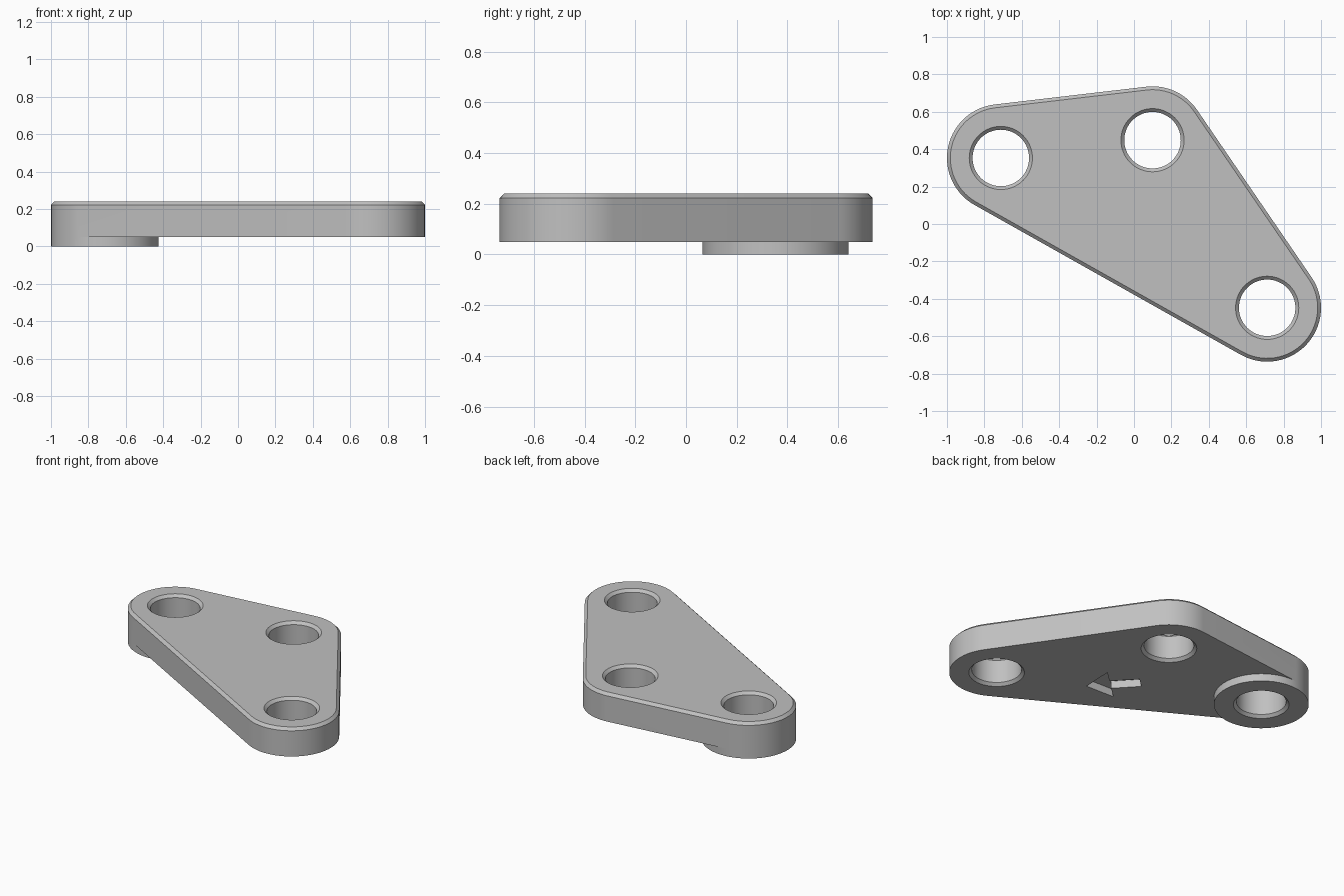
import bpy, bmesh, math
from mathutils import Vector

if "Cube" in bpy.data.objects:
    bpy.data.objects.remove(bpy.data.objects["Cube"])

# Plate corners in counter-clockwise order; the first one carries the boss
CORNERS = [Vector((-0.712, 0.353)), Vector((0.712, -0.448)), Vector((0.099, 0.448))]
R, HOLE, CHAMFER = 0.288, 0.151, 0.018
TOP, UNDER, POCKET = 0.24, 0.05, 0.10
TAU = 2 * math.pi

bm = bmesh.new()


def arc(c, r, a0, a1, n):
    return [(c.x + r * math.cos(a0 + (a1 - a0) * i / n),
             c.y + r * math.sin(a0 + (a1 - a0) * i / n)) for i in range(n + 1)]


def ring(points, z):
    return [bm.verts.new((x, y, z)) for x, y in points]


def wall(a, b):
    for i in range(len(a)):
        j = (i + 1) % len(a)
        bm.faces.new((a[i], a[j], b[j], b[i]))


def cap(*loops):
    """Fill a flat face whose first loop is the rim and the others are openings."""
    edges = []
    for loop in loops:
        for i in range(len(loop)):
            pair = (loop[i - 1], loop[i])
            edges.append(bm.edges.get(pair) or bm.edges.new(pair))
    bmesh.ops.triangle_fill(bm, use_beauty=True, use_dissolve=False, edges=edges,
                            normal=(0, 0, 1))


# Angles where the straight sides leave each rounded corner
side = []
for i in range(3):
    d = CORNERS[(i + 1) % 3] - CORNERS[i]
    side.append(math.atan2(-d.x, d.y))
spans = []
for i in range(3):
    a0, a1 = side[i - 1], side[i]
    spans.append((a0, a0 + (a1 - a0) % TAU))


def outline(r):
    return [p for c, (a0, a1) in zip(CORNERS, spans) for p in arc(c, r, a0, a1, 28)]


# Plate side and chamfered upper rim
low = ring(outline(R), UNDER)
mid = ring(outline(R), TOP - CHAMFER)
top = ring(outline(R - CHAMFER), TOP)
wall(low, mid)
wall(mid, top)

# Boss: outer arc shared with the plate corner, inner arc standing under the plate
a0, a1 = spans[0]
inner = arc(CORNERS[0], R, a1, a0 + TAU, 28)[1:-1]
inner_low = ring(inner, UNDER)
boss_top = low[:29] + inner_low
boss_bottom = ring([v.co.xy for v in boss_top], 0)
wall(boss_top, boss_bottom)

# Through holes, chamfered at both ends
upper, lower = [], []
for k, c in enumerate(CORNERS):
    base = 0 if k == 0 else UNDER
    rings = [ring(arc(c, r, 0, TAU, 64)[:-1], z) for r, z in (
        (HOLE + CHAMFER, base), (HOLE, base + CHAMFER),
        (HOLE, TOP - CHAMFER), (HOLE + CHAMFER, TOP))]
    for a, b in zip(rings, rings[1:]):
        wall(a, b)
    lower.append(rings[0])
    upper.append(rings[-1])

# Arrow pocket sunk in the underside
tip = Vector((0.188, -0.224))
fwd = Vector((0.68, -0.733)).normalized()
left = Vector((-fwd.y, fwd.x))
arrow = [(0, 0), (0.145, 0.147), (0.145, 0.044), (0.33, 0.044)]
arrow += [(b, -w) for b, w in reversed(arrow[1:])]
arrow = [tip - fwd * b + left * w for b, w in arrow]
mouth, floor = ring(arrow, UNDER), ring(arrow, POCKET)
wall(mouth, floor)
bm.faces.new(floor)

# Flat faces
cap(top, *upper)
cap(boss_bottom, lower[0])
plate_rim = low[28:] + [low[0]] + inner_low[::-1]
cap(plate_rim, lower[1], lower[2], mouth)

bmesh.ops.recalc_face_normals(bm, faces=bm.faces[:])
mesh = bpy.data.meshes.new("link_plate")
bm.to_mesh(mesh)
bm.free()

grey = bpy.data.materials.new("plain grey")
grey.diffuse_color = (0.53, 0.53, 0.53, 1)
grey.use_nodes = True
grey.node_tree.nodes["Principled BSDF"].inputs["Base Color"].default_value = grey.diffuse_color
mesh.materials.append(grey)

plate = bpy.data.objects.new("link_plate", mesh)
bpy.context.collection.objects.link(plate)
bpy.context.view_layer.objects.active = plate
plate.select_set(True)
bpy.ops.object.shade_smooth_by_angle(angle=math.radians(30))
